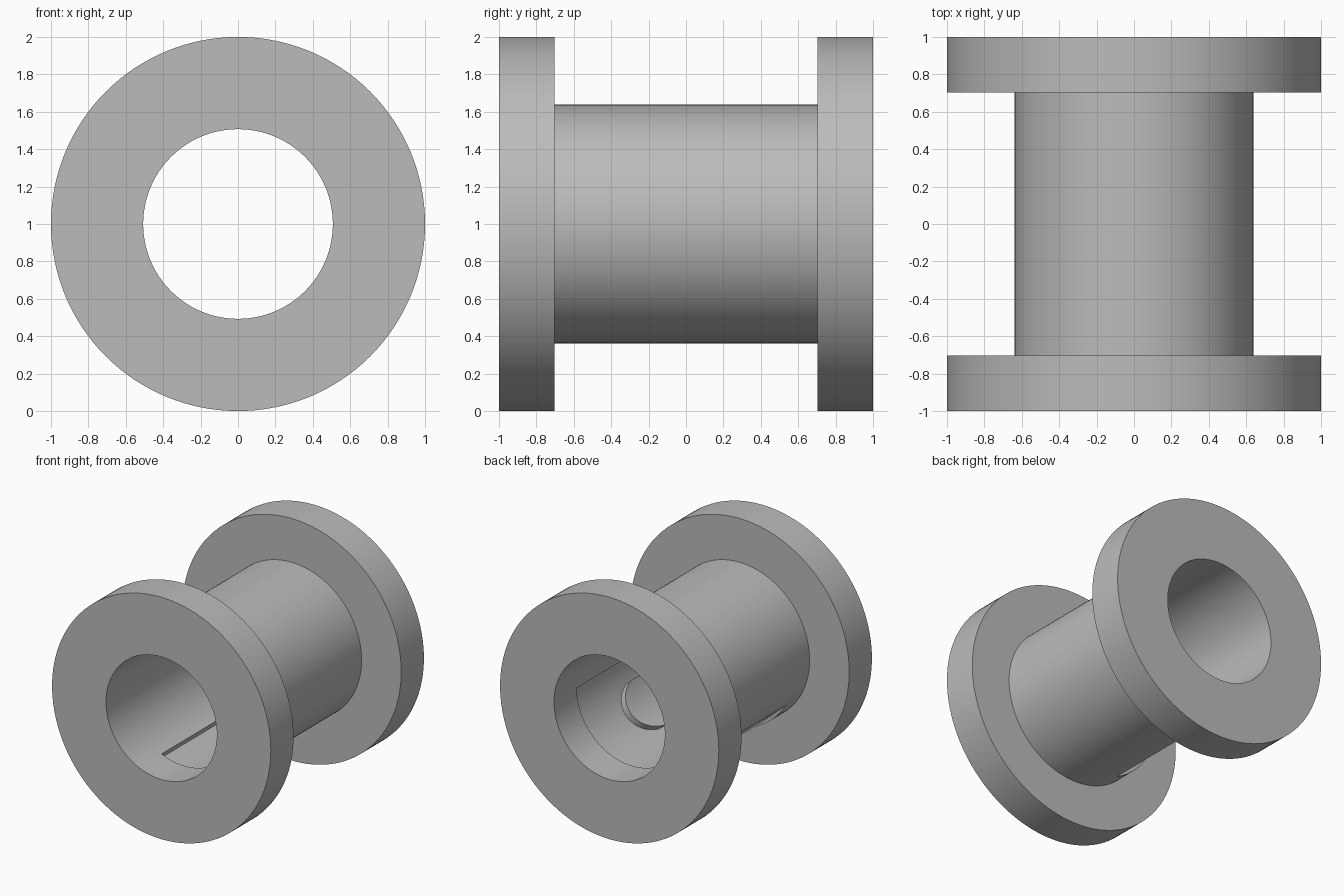
import bpy, bmesh, math
from mathutils import Matrix, Vector

cube = bpy.data.objects.get("Cube")
if cube:
    bpy.data.objects.remove(cube, do_unlink=True)

CENTRE = Vector((0, 0, 1))
FLANGE_R, BARREL_R, BORE_R, POCKET_R = 1.0, 0.638, 0.507, 0.56
END, SHOULDER = 1.0, 0.703

grey = bpy.data.materials.new("plain grey")
grey.use_nodes = True
grey.diffuse_color = (0.5, 0.5, 0.5, 1)
grey.node_tree.nodes["Principled BSDF"].inputs["Base Color"].default_value = (0.5, 0.5, 0.5, 1)


def finish(name, bm):
    bmesh.ops.recalc_face_normals(bm, faces=bm.faces)
    mesh = bpy.data.meshes.new(name)
    bm.to_mesh(mesh)
    bm.free()
    mesh.materials.append(grey)
    obj = bpy.data.objects.new(name, mesh)
    bpy.context.collection.objects.link(obj)
    return obj


def lathe(name, profile, start=0, sweep=360, steps=128):
    """Turn a closed (radius, y) profile about the y axis; angles run from +x to +z."""
    bm = bmesh.new()
    turn = Matrix.Rotation(math.radians(-start), 3, 'Y')
    verts = [bm.verts.new(CENTRE + turn @ Vector((r, y, 0))) for r, y in profile]
    face = bm.faces.new(verts)
    full = sweep == 360
    geom = list(face.edges) if full else [face]
    if full:
        bm.faces.remove(face)
        geom += verts
    else:
        geom += list(face.edges) + verts
    bmesh.ops.spin(bm, geom=geom, cent=CENTRE, axis=(0, -1, 0),
                   angle=math.radians(sweep), steps=steps, use_merge=full)
    if full:
        bmesh.ops.remove_doubles(bm, verts=bm.verts, dist=1e-5)
    return finish(name, bm)


def radial(angle, distance):
    """Transform whose local z points outward from the axis at the given angle."""
    a = math.radians(angle)
    way = Vector((math.cos(a), 0, math.sin(a)))
    turn = Matrix.Rotation(math.pi / 2 - a, 4, 'Y')
    return Matrix.Translation(CENTRE + way * distance) @ turn


def cut(obj, cutter):
    mod = obj.modifiers.new("cut", 'BOOLEAN')
    mod.operation, mod.solver, mod.object = 'DIFFERENCE', 'EXACT', cutter
    bpy.context.view_layer.update()
    mesh = bpy.data.meshes.new_from_object(obj.evaluated_get(bpy.context.evaluated_depsgraph_get()))
    obj.modifiers.clear()
    obj.data = mesh
    bpy.data.objects.remove(cutter, do_unlink=True)


# Flanged spool with a straight bore
spool = lathe("flanged_spool", [
    (BORE_R, -END), (FLANGE_R, -END), (FLANGE_R, -SHOULDER), (BARREL_R, -SHOULDER),
    (BARREL_R, SHOULDER), (FLANGE_R, SHOULDER), (FLANGE_R, END), (BORE_R, END)])

# Shallow pocket inside the bore, leaving a round boss standing in it
pocket = lathe("pocket_cutter", [
    (0.44, -SHOULDER), (POCKET_R, -SHOULDER), (POCKET_R, SHOULDER), (0.44, SHOULDER)],
    start=246, sweep=114, steps=40)
bm = bmesh.new()
bmesh.ops.create_cone(bm, cap_ends=True, segments=64, radius1=0.21, radius2=0.21,
                      depth=0.5, matrix=radial(315, 0.55))
cut(pocket, finish("boss_shape", bm))
cut(spool, pocket)

# Shallow flat on the outside of the barrel
bm = bmesh.new()
bmesh.ops.create_cube(bm, size=1, matrix=radial(228, 0.71) @ Matrix.Diagonal((0.6, 1.04, 0.2, 1)))
cut(spool, finish("flat_cutter", bm))

# Smooth round walls with crisp rims
bpy.ops.object.select_all(action='DESELECT')
spool.select_set(True)
bpy.context.view_layer.objects.active = spool
bpy.ops.object.shade_smooth_by_angle(angle=math.radians(30))
